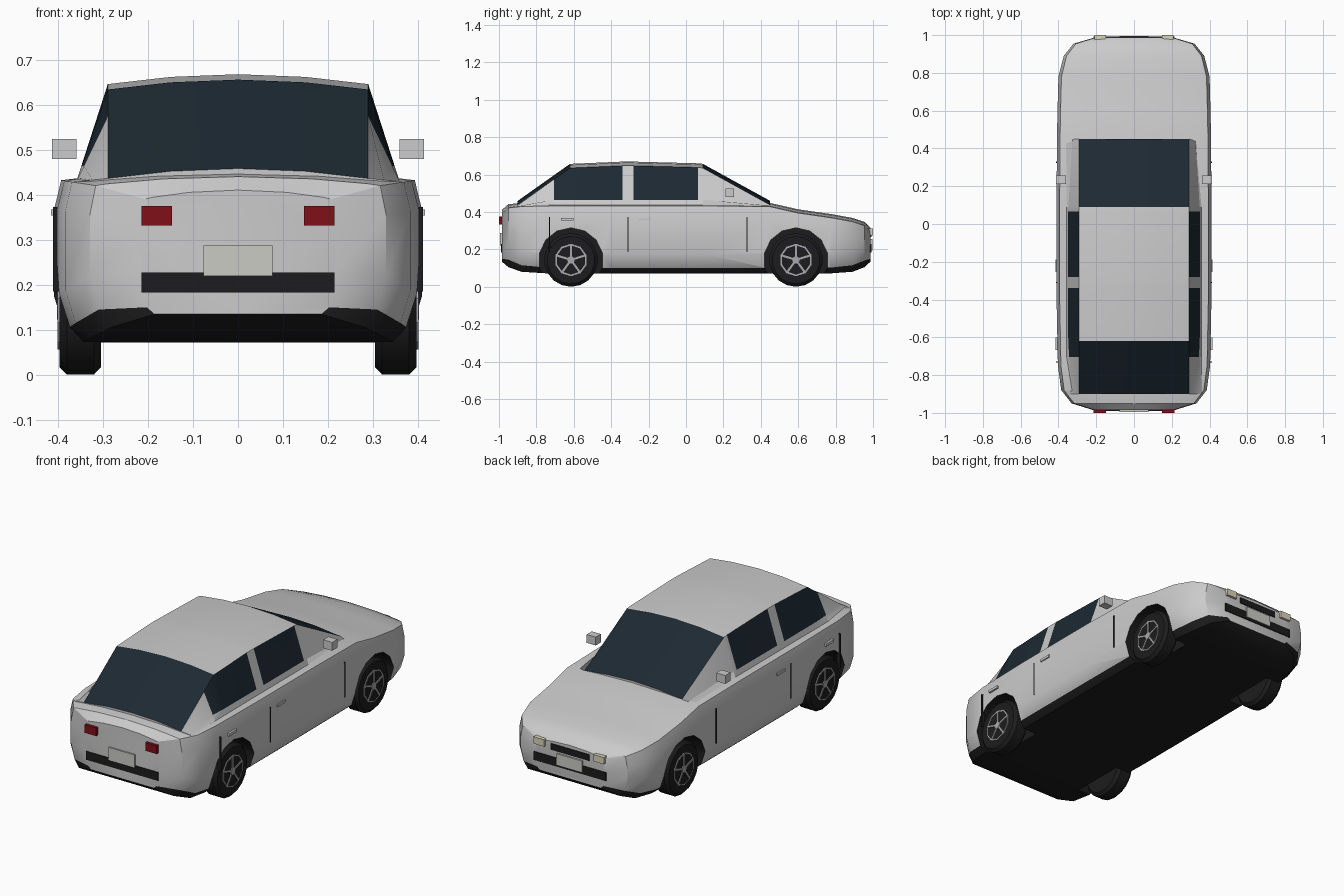
import bpy, bmesh, math
from mathutils import Matrix

if "Cube" in bpy.data.objects:
    bpy.data.objects.remove(bpy.data.objects["Cube"])


def material(name, r, g, b):
    m = bpy.data.materials.new(name)
    m.diffuse_color = (r, g, b, 1)
    m.use_nodes = True
    m.node_tree.nodes["Principled BSDF"].inputs["Base Color"].default_value = m.diffuse_color
    return m


PAINT = material("paint", 0.8, 0.8, 0.8)
BLACK = material("black_trim", 0.012, 0.012, 0.013)
GLASS = material("glass", 0.012, 0.022, 0.032)
RED = material("red_lens", 0.22, 0.005, 0.01)
LAMP = material("lamp_lens", 0.7, 0.66, 0.5)
PLATE = material("plate", 0.6, 0.6, 0.56)
METAL = material("rim_metal", 0.4, 0.4, 0.42)


def finish(name, bm, mats, smooth=None):
    bmesh.ops.recalc_face_normals(bm, faces=bm.faces[:])
    me = bpy.data.meshes.new(name)
    bm.to_mesh(me)
    bm.free()
    for m in mats:
        me.materials.append(m)
    ob = bpy.data.objects.new(name, me)
    bpy.context.collection.objects.link(ob)
    if smooth:
        shade(ob, smooth)
    return ob


def activate(ob):
    bpy.ops.object.select_all(action='DESELECT')
    ob.select_set(True)
    bpy.context.view_layer.objects.active = ob


def shade(ob, angle):
    activate(ob)
    bpy.ops.object.shade_smooth_by_angle(angle=math.radians(angle))


def loft(name, sections, pick, mats):
    """sections: (y, half outline of (x, z)); outlines are mirrored in x."""
    bm = bmesh.new()
    rings = []
    for y, half in sections:
        full = half + [(-x, z) for x, z in reversed(half) if x > 1e-6]
        rings.append([bm.verts.new((x, y, z)) for x, z in full])
    n = len(rings[0])
    for i in range(len(rings) - 1):
        for j in range(n):
            k = (j + 1) % n
            f = bm.faces.new((rings[i][j], rings[i][k], rings[i + 1][k], rings[i + 1][j]))
            f.material_index = pick(i, j, n)
    bm.faces.new(rings[0])
    bm.faces.new(rings[-1])
    return finish(name, bm, mats)


def box(name, x, y, z, mat=None):
    bm = bmesh.new()
    bmesh.ops.create_cube(bm, size=1)
    for v in bm.verts:
        for a, (lo, hi) in enumerate((x, y, z)):
            v.co[a] = lo if v.co[a] < 0 else hi
    return finish(name, bm, [mat] if mat else [])


def pair(name, x, y, z, mat=None):
    box("right_" + name, x, y, z, mat)
    box("left_" + name, (-x[1], -x[0]), y, z, mat)


def x_cylinder(bm, r, x0, x1, y, z, sides):
    m = (Matrix.Translation(((x0 + x1) / 2, y, z)) @ Matrix.Rotation(math.pi / 2, 4, 'Y')
         @ Matrix.Rotation(math.pi / sides, 4, 'Z'))
    return bmesh.ops.create_cone(bm, cap_ends=True, segments=sides, radius1=r, radius2=r,
                                 depth=abs(x1 - x0), matrix=m)["verts"]


# Lower body: y, half width, shoulder height, floor height, sill height
STATIONS = [(-0.985, 0.216, 0.395, 0.135, 0.15), (-0.95, 0.33, 0.425, 0.105, 0.145),
            (-0.88, 0.385, 0.433, 0.08, 0.115), (-0.75, 0.403, 0.436, 0.072, 0.103),
            (-0.4, 0.41, 0.437, 0.072, 0.1), (0.1, 0.41, 0.437, 0.072, 0.1),
            (0.45, 0.408, 0.432, 0.072, 0.1), (0.6, 0.405, 0.398, 0.072, 0.1),
            (0.78, 0.4, 0.372, 0.072, 0.103), (0.89, 0.372, 0.352, 0.08, 0.115),
            (0.955, 0.32, 0.33, 0.105, 0.14), (0.987, 0.21, 0.3, 0.135, 0.15)]


def body_half(w, zt, zb, zs):
    return [(0, zb), (0.86 * w, zb), (0.94 * w, zs), (w, zs + 0.075), (w, zt - 0.07),
            (0.96 * w, zt - 0.004), (0.88 * w, zt), (0.5 * w, zt + 0.011), (0, zt + 0.016)]


body = loft("lower_body", [(s[0], body_half(*s[1:])) for s in STATIONS],
            lambda i, j, n: 1 if min(j, n - 1 - j) < 2 else 0, [PAINT, BLACK])

# Wheel wells cut out of the body
AXLES = {"rear": -0.615, "front": 0.588}
for y in AXLES.values():
    for s in (1, -1):
        bm = bmesh.new()
        x_cylinder(bm, 0.172, s * 0.27, s * 0.5, y, 0.143, 14)
        for f in bm.faces:
            f.material_index = 1
        cutter = finish("well_cutter", bm, [PAINT, BLACK])
        cutter.hide_render = True
        mod = body.modifiers.new("well", 'BOOLEAN')
        mod.operation = 'DIFFERENCE'
        mod.solver = 'EXACT'
        mod.object = cutter
        activate(body)
        bpy.ops.object.modifier_apply(modifier=mod.name)
        bpy.data.objects.remove(cutter)
shade(body, 32)

# Cabin: y, roof edge height; glass picked by strip
ROOF = [(-0.9, 0.437), (-0.705, 0.575), (-0.62, 0.635), (-0.34, 0.647), (-0.28, 0.647),
        (0.065, 0.638), (0.09, 0.635), (0.45, 0.437)]


def cabin_half(zt):
    f = min(0.035 / (zt - 0.43), 0.5)
    return [(0.36, 0.43), (0.36 - 0.07 * f, 0.43 + (zt - 0.43) * f), (0.29, zt),
            (0.15, zt + 0.016), (0, zt + 0.022)]


def cabin_pick(i, j, n):
    strip = min(j, n - 2 - j)
    if strip == 1:
        return 1 if i in (1, 2, 4) else 0
    return 1 if strip > 1 and i in (0, 1, 6) else 0


cabin = loft("cabin", [(y, cabin_half(z)) for y, z in ROOF], cabin_pick, [PAINT, GLASS])
shade(cabin, 20)

# Wheels
for end, y in AXLES.items():
    for side, s in (("right", 1), ("left", -1)):
        name = end + "_" + side
        bm = bmesh.new()
        x_cylinder(bm, 0.143, s * 0.305, s * 0.397, y, 0.143, 18)
        rims = [e for e in bm.edges if abs(e.verts[0].co.x - e.verts[1].co.x) < 1e-4]
        bmesh.ops.bevel(bm, geom=rims, offset=0.016, segments=1, affect='EDGES')
        finish(name + "_tyre", bm, [BLACK], 35)
        # Rim ring, hub and five spokes
        bm = bmesh.new()
        outer = x_cylinder(bm, 0.087, s * 0.39, s * 0.402, y, 0.143, 10)
        caps = [f for f in bm.faces if len(f.verts) == 10]
        inner = bmesh.ops.inset_region(bm, faces=caps, thickness=0.009)
        bmesh.ops.delete(bm, geom=caps, context='FACES')
        x_cylinder(bm, 0.02, s * 0.39, s * 0.403, y, 0.143, 10)
        for k in range(5):
            m = (Matrix.Translation((s * 0.396, y, 0.143)) @ Matrix.Rotation(k * math.tau / 5, 4, 'X')
                 @ Matrix.Translation((0, 0, 0.045)) @ Matrix.Diagonal((0.011, 0.011, 0.075, 1)))
            bmesh.ops.create_cube(bm, size=1, matrix=m)
        finish(name + "_rim", bm, [METAL])

# Rear lamps, bumper strip and plate
pair("tail_lamp", (0.147, 0.215), (-1.0, -0.96), (0.332, 0.376), RED)
box("rear_bumper_strip", (-0.215, 0.215), (-0.99, -0.96), (0.183, 0.228), BLACK)
box("rear_plate", (-0.077, 0.077), (-0.994, -0.97), (0.22, 0.288), PLATE)

# Front lamps, grille, bumper strip and plate
pair("head_lamp", (0.147, 0.21), (0.96, 1.0), (0.275, 0.312), LAMP)
box("grille", (-0.115, 0.115), (0.96, 0.992), (0.265, 0.298), BLACK)
box("front_bumper_strip", (-0.215, 0.215), (0.96, 0.992), (0.183, 0.228), BLACK)
box("front_plate", (-0.077, 0.077), (0.97, 0.996), (0.195, 0.255), PLATE)

# Mirrors, door seams and handles
pair("mirror", (0.36, 0.414), (0.212, 0.256), (0.48, 0.525))
for k, y in enumerate((-0.73, -0.31, 0.327)):
    pair("door_seam_%d" % k, (0.39, 0.412), (y - 0.003, y + 0.003), (0.185, 0.373), BLACK)
for k, y in enumerate((-0.635, -0.22)):
    pair("door_handle_%d" % k, (0.395, 0.416), (y - 0.033, y + 0.033), (0.354, 0.368))
